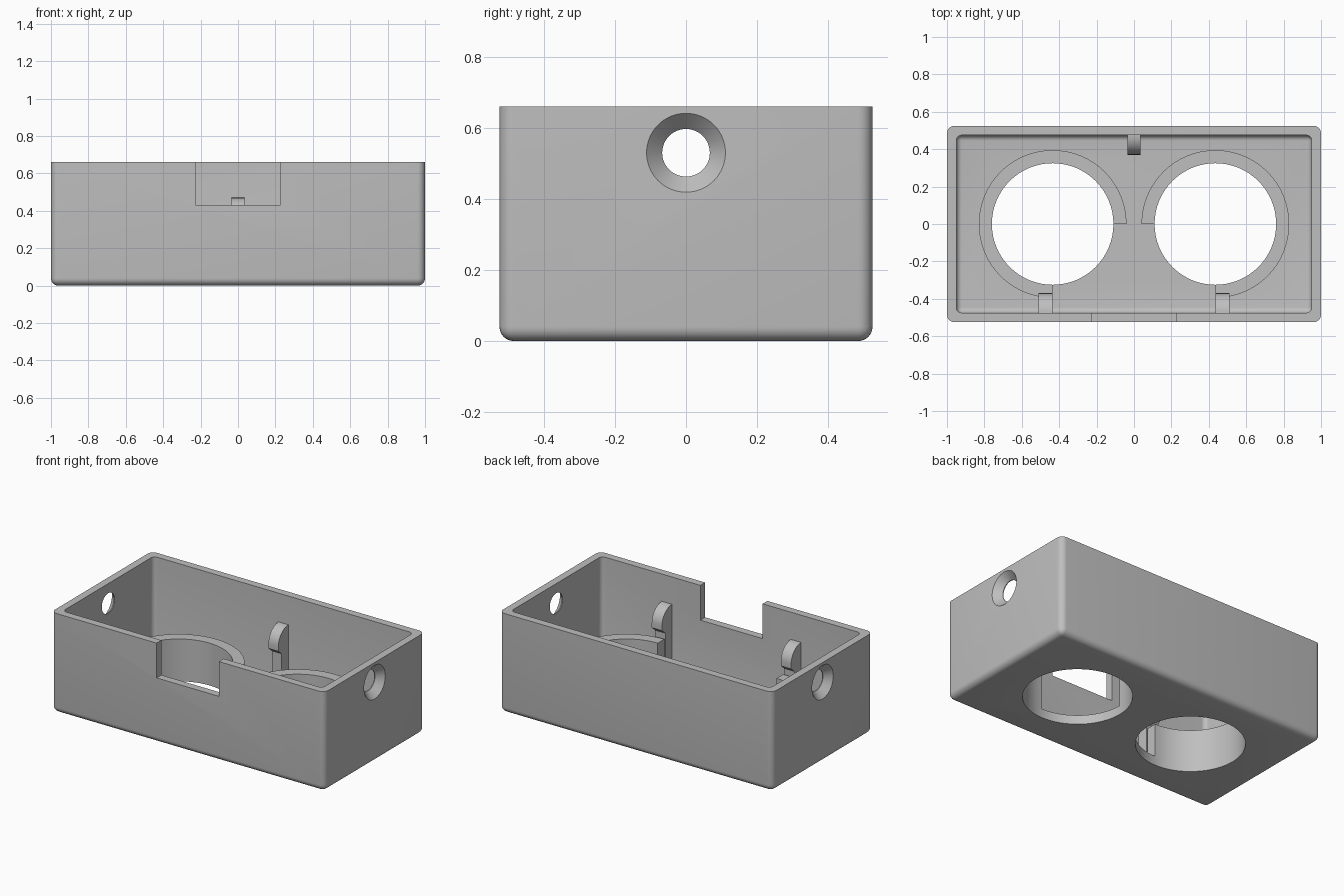
import bpy, bmesh, math

if "Cube" in bpy.data.objects:
    bpy.data.objects.remove(bpy.data.objects["Cube"])

WALL, FLOOR, TOP = 0.05, 0.06, 0.66
HOLE_X, HOLE_R, RING_R, RING_TOP = 0.435, 0.325, 0.395, 0.28

grey = bpy.data.materials.new("plain grey")
grey.diffuse_color = (0.52, 0.52, 0.52, 1)
grey.use_nodes = True
grey.node_tree.nodes["Principled BSDF"].inputs["Base Color"].default_value = grey.diffuse_color


def make(name, bm):
    bmesh.ops.recalc_face_normals(bm, faces=bm.faces)
    mesh = bpy.data.meshes.new(name)
    bm.to_mesh(mesh)
    bm.free()
    mesh.materials.append(grey)
    ob = bpy.data.objects.new(name, mesh)
    bpy.context.collection.objects.link(ob)
    return ob


def block(name, x, y, z, radius=0):
    """Box from three (min, max) ranges; radius rounds all but the top edges."""
    bm = bmesh.new()
    bmesh.ops.create_cube(bm, size=1)
    for v in bm.verts:
        v.co = [r[0] if c < 0 else r[1] for c, r in zip(v.co, (x, y, z))]
    if radius:
        edges = [e for e in bm.edges if min(v.co.z for v in e.verts) < z[1] - 1e-4]
        bmesh.ops.bevel(bm, geom=edges, offset=radius, segments=6,
                        profile=0.5, affect='EDGES')
    return make(name, bm)


def prism(name, points, offset):
    """Closed outline swept along the offset vector."""
    bm = bmesh.new()
    face = bm.faces.new([bm.verts.new(p) for p in points])
    new = bmesh.ops.extrude_face_region(bm, geom=[face])["geom"]
    bmesh.ops.translate(bm, vec=offset,
                        verts=[g for g in new if isinstance(g, bmesh.types.BMVert)])
    return make(name, bm)


def cone(name, r1, r2, depth, loc, rot=(0, 0, 0), segments=64):
    bm = bmesh.new()
    bmesh.ops.create_cone(bm, cap_ends=True, segments=segments,
                          radius1=r1, radius2=r2, depth=depth)
    ob = make(name, bm)
    ob.location, ob.rotation_euler = loc, rot
    return ob


def smooth(ob):
    bpy.ops.object.select_all(action='DESELECT')
    ob.select_set(True)
    bpy.context.view_layer.objects.active = ob
    bpy.ops.object.shade_smooth_by_angle(angle=math.radians(30))


def cut(ob, cutter):
    mod = ob.modifiers.new("cut", 'BOOLEAN')
    mod.operation, mod.solver, mod.object = 'DIFFERENCE', 'EXACT', cutter
    bpy.context.view_layer.objects.active = ob
    bpy.ops.object.modifier_apply(modifier=mod.name)
    bpy.data.objects.remove(cutter)


# Open tray with rounded corners and a rounded bottom
case = block("case", (-1, 1), (-0.525, 0.525), (0, TOP), 0.04)
cut(case, block("cavity", (-1 + WALL, 1 - WALL), (-0.525 + WALL, 0.525 - WALL),
                (FLOOR, 0.9), 0.03))

# Notch in the front wall
cut(case, block("notch", (-0.228, 0.228), (-0.6, -0.44), (0.43, 0.9)))

for s in (-1, 1):
    # Round floor openings
    cut(case, cone("floor_hole", HOLE_R, HOLE_R, 0.3, (s * HOLE_X, 0, 0)))
    # Countersunk holes in the end walls
    turn = (0, s * math.pi / 2, 0)
    cut(case, cone("side_hole", 0.067, 0.067, 0.3, (s * 0.98, 0, 0.53), turn))
    cut(case, cone("countersink", 0.067, 0.155, 0.09, (s * 1.0, 0, 0.53), turn))
smooth(case)

# Three-quarter collars around the openings, open towards the front middle
for s, side in ((-1, "left"), (1, "right")):
    arc = [math.radians(270 * i / 48) for i in range(49)]
    ring = [(r * math.cos(a), r * math.sin(a)) for r, seq in
            ((RING_R, arc), (HOLE_R, arc[::-1])) for a in seq]
    smooth(prism(side + "_collar",
                 [(s * (HOLE_X - px), py, FLOOR - 0.01) for px, py in ring],
                 (0, 0, RING_TOP - FLOOR + 0.01)))


def clip(name, x0, x1, s, top):
    """Snap post on a long wall: slim stem with a rounded, overhanging head."""
    head, stem, back = 0.37, 0.405, 0.48
    r = 0.475 - head
    prof = [(back, FLOOR - 0.01), (stem, FLOOR - 0.01), (stem, top - 0.165),
            (head, top - 0.135)]
    prof += [(0.475 - r * math.cos(a), top - r + r * math.sin(a))
             for a in (math.radians(9 * i) for i in range(11))]
    prof.append((back, top))
    smooth(prism(name, [(x0, s * y, z) for y, z in prof], (x1 - x0, 0, 0)))


clip("back_clip", -0.036, 0.036, 1, 0.47)
clip("front_left_clip", -0.51, -0.435, -1, 0.48)
clip("front_right_clip", 0.435, 0.51, -1, 0.48)
